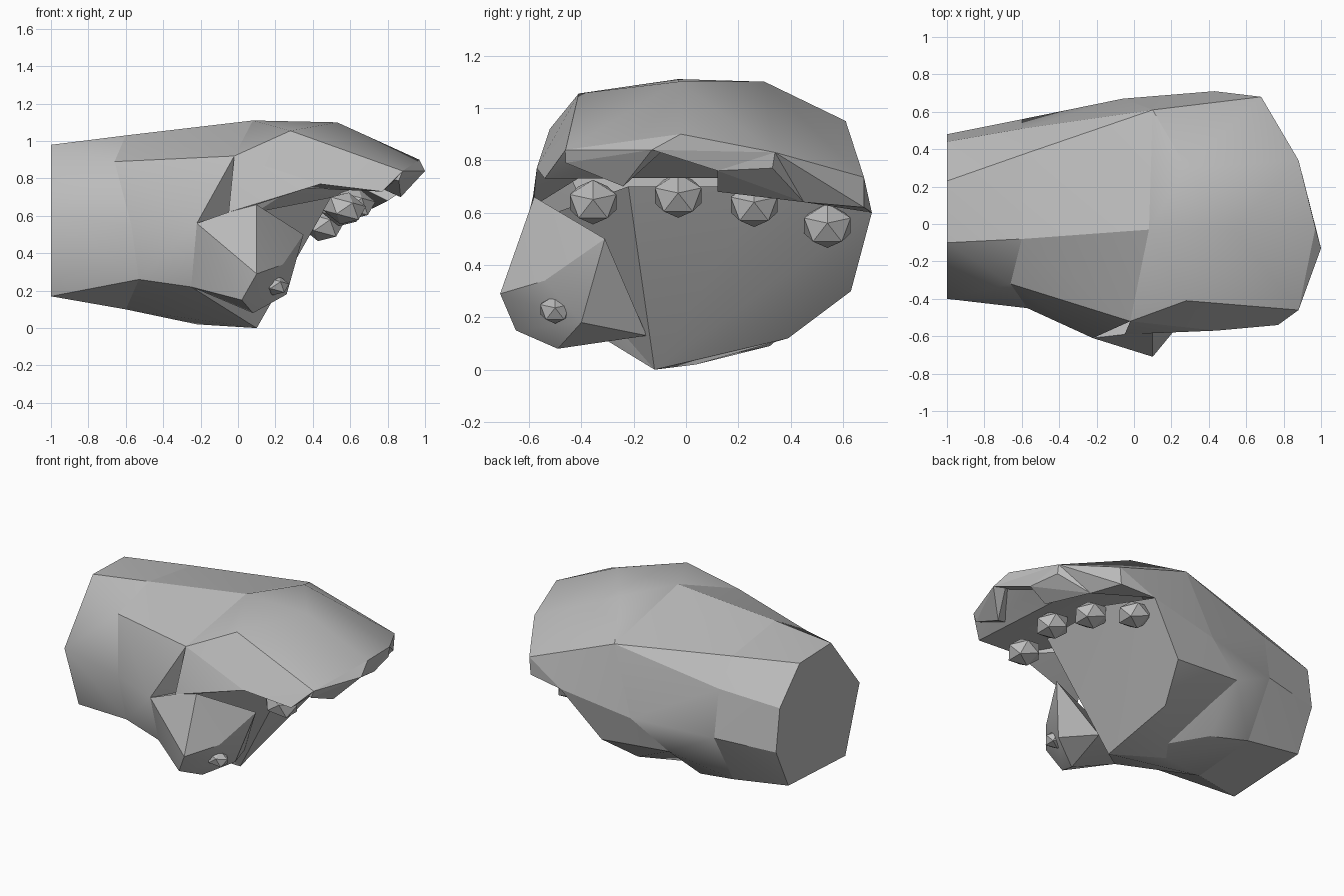
import bpy
import bmesh
import math
from mathutils import Matrix, Vector

default_cube = bpy.data.objects.get("Cube")
if default_cube:
    bpy.data.objects.remove(default_cube, do_unlink=True)

SMOOTH_ANGLE = math.radians(28)


def make_material(name, color):
    material = bpy.data.materials.new(name)
    material.use_nodes = True
    material.diffuse_color = color
    material.node_tree.nodes["Principled BSDF"].inputs["Base Color"].default_value = color
    return material


grey = make_material("plain_grey", (0.5, 0.5, 0.5, 1))


def add_object(name, bm, smooth):
    """Turn a bmesh into a linked, shaded object."""
    bmesh.ops.recalc_face_normals(bm, faces=bm.faces[:])
    mesh = bpy.data.meshes.new(name)
    bm.to_mesh(mesh)
    bm.free()
    mesh.materials.append(grey)
    obj = bpy.data.objects.new(name, mesh)
    bpy.context.collection.objects.link(obj)
    if smooth:
        bpy.ops.object.select_all(action="DESELECT")
        bpy.context.view_layer.objects.active = obj
        obj.select_set(True)
        bpy.ops.object.shade_smooth_by_angle(angle=SMOOTH_ANGLE)
    return obj


def add_hull(name, points, smooth=True):
    """Build a faceted solid stretched tightly around its corner points."""
    bm = bmesh.new()
    for point in points:
        bm.verts.new(point)
    result = bmesh.ops.convex_hull(bm, input=bm.verts[:])
    unused = {g for g in result["geom_interior"] + result["geom_unused"]
              if isinstance(g, bmesh.types.BMVert)}
    bmesh.ops.delete(bm, geom=list(unused), context="VERTS")
    bmesh.ops.dissolve_limit(bm, angle_limit=math.radians(1),
                             verts=bm.verts[:], edges=bm.edges[:])
    return add_object(name, bm, smooth)


def add_claw(name, centre, size):
    """Build a stubby faceted claw, a little longer than it is tall."""
    bm = bmesh.new()
    bmesh.ops.create_icosphere(bm, subdivisions=1, radius=size)
    shape = Matrix.Rotation(math.radians(15), 4, "Y") @ Matrix.Diagonal((1.1, .95, .8, 1))
    bmesh.ops.transform(bm, matrix=Matrix.Translation(Vector(centre)) @ shape,
                        verts=bm.verts[:])
    return add_object(name, bm, False)


# Corners shared by neighbouring parts
knuckle_top = (.08, -.03, 1.11)
knuckle_front = (-.02, -.52, .92)
knuckle_mid = (.28, -.41, 1.055)
knuckle_back = (.1, .61, .95)
back_edge = (-.06, .67, .52)
palm_back = (.43, .71, .6)
thumb_root = (-.22, -.61, .56)
thumb_fold = (-.05, -.59, .62)
thumb_low = (-.25, -.48, .22)
web_top = (.1, -.58, .66)
web = (.35, -.31, .5)
palm_low = (.15, -.15, .13)
heel = (.1, -.12, 0)
heel_back = (-.22, .04, .02)
heel_side = (-.3, .61, .34)
lip_front = (.88, -.46, .84)
lip_side = (.77, -.54, .73)
lip_arch = (.44, -.57, .77)
lip_tip = (.97, -.02, .9)
lip_far = (.88, .34, .83)
lip_back = (.68, .68, .735)
toe_tip = (1, -.13, .84)
toe_gap = (.92, .12, .76)
far_notch = (.72, .45, .64)

# Forearm: seven-sided cut end, a narrow wrist, then the flare to the knuckles
cut_end = [(-.1, .98), (-.4, .6), (-.25, .17), (.35, .2),
           (.48, .47), (.44, .75), (.23, .97)]
wrist = [(-.66, -.32, .89), (-.57, -.45, .55), (-.53, -.42, .26),
         (-.6, -.08, 1.03), (-.6, .37, .965), (-.6, .51, .8),
         (-.6, .56, .49), (-.6, .36, .14), (-.6, -.1, .1)]
add_hull("forearm", [(-1, y, z) for y, z in cut_end] + wrist)
add_hull("forearm_flare", wrist + [
    thumb_low, heel_back, (-.33, .32, .09), heel_side, knuckle_top,
    knuckle_front, knuckle_back, back_edge, thumb_root, heel])

# Palm: broad slope rising from the heel to under the toes
add_hull("palm", [
    heel, palm_low, palm_back, back_edge, thumb_root, heel_back, heel_side,
    (.08, .39, .12), (.18, .63, .3), (.5, -.22, .7), (.5, .3, .7)])

# Back of the hand, arching over the palm
add_hull("hand_back", [
    knuckle_top, knuckle_front, knuckle_back, knuckle_mid,
    (.53, -.03, 1.1), (.28, .3, 1.1), (.3, .45, .75),
    lip_front, lip_side, lip_tip, lip_far, lip_back, lip_arch])
add_hull("hand_far_side", [
    knuckle_back, back_edge, palm_back, lip_back, (.28, .3, 1), (.3, .45, .75)])
add_hull("hand_near_side", [
    knuckle_front, knuckle_mid, lip_arch, web_top, thumb_fold, (.1, -.3, .8)])

# Thumb hanging down at the front
add_hull("thumb", [
    thumb_root, thumb_fold, web_top, web, palm_low, thumb_low,
    (.1, -.71, .29), (.02, -.65, .15), (.08, -.49, .08),
    (.26, -.4, .18), (.24, -.54, .34)])

# Toes: angular pads drooping from the lip
toes = [
    [lip_front, (.86, -.46, .79), lip_tip, toe_tip, (.87, -.24, .7), (.65, -.35, .8)],
    [lip_tip, toe_tip, toe_gap, lip_far, (.6, 0, .85)],
    [lip_far, toe_gap, (.88, .33, .77), (.8, .12, .68), far_notch, (.6, .3, .78)],
    [lip_far, lip_back, far_notch, (.67, .68, .62), palm_back]]
for number, corners in enumerate(toes, 1):
    add_hull(f"toe_{number}", corners, smooth=False)

# Claws under the toes, and a small one on the thumb
claw_centres = [(.57, -.355, .64), (.62, -.03, .665), (.56, .26, .63), (.45, .54, .55)]
for number, centre in enumerate(claw_centres, 1):
    add_claw(f"claw_{number}", centre, .11)
add_claw("thumb_claw", (.2, -.5, .23), .07)
